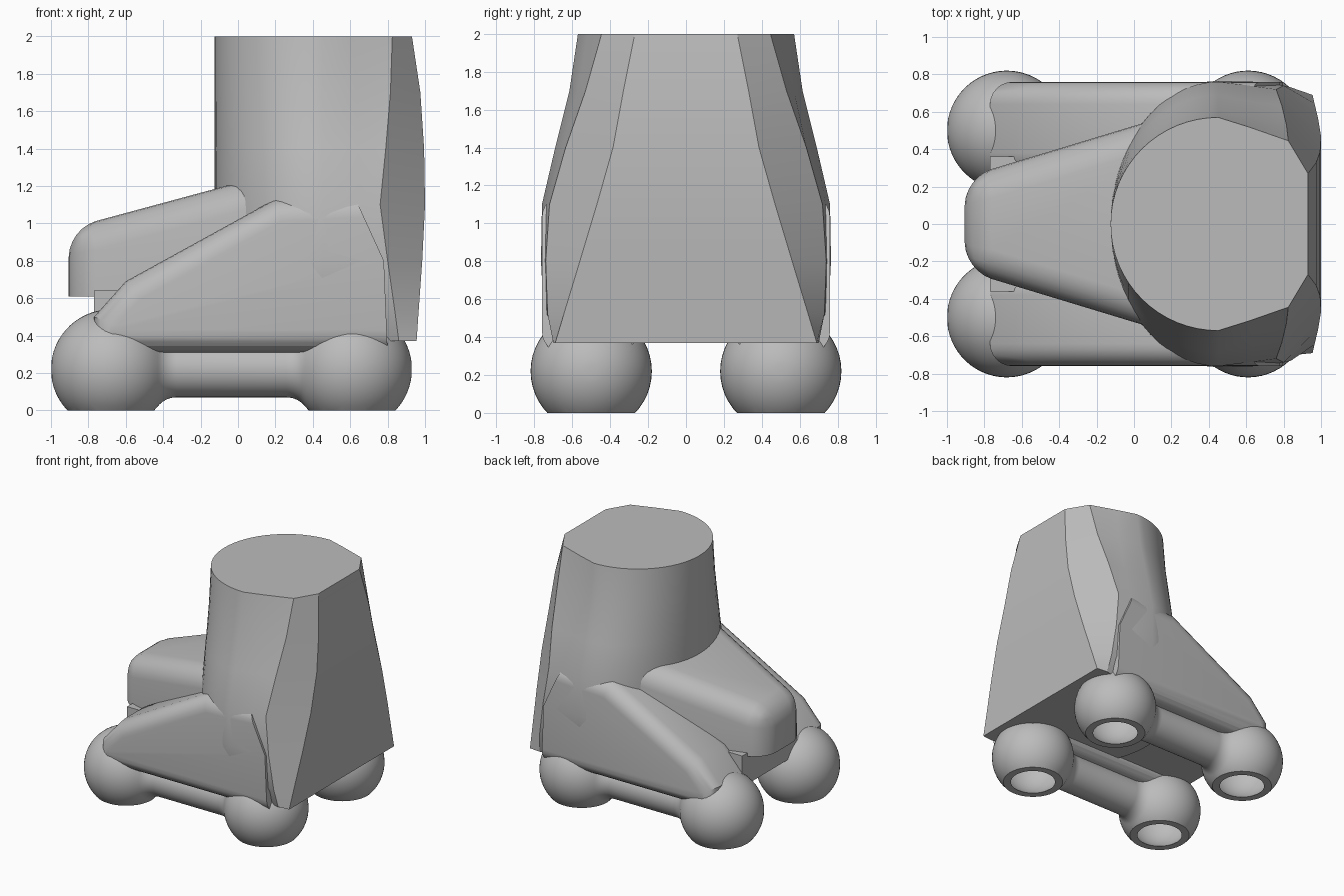
import bpy, bmesh, math
from mathutils import Vector

cube = bpy.data.objects.get("Cube")
if cube:
    bpy.data.objects.remove(cube)

grey = bpy.data.materials.new("plain_grey")
grey.use_nodes = True
COLOUR = (0.5, 0.5, 0.5, 1)
grey.diffuse_color = COLOUR
grey.node_tree.nodes["Principled BSDF"].inputs["Base Color"].default_value = COLOUR

WHEELS = (-0.68, 0.61)
TRACK, HUB_Z, R = 0.5, 0.22, 0.32


def make(name, bm):
    bmesh.ops.recalc_face_normals(bm, faces=bm.faces)
    mesh = bpy.data.meshes.new(name)
    bm.to_mesh(mesh)
    bm.free()
    mesh.materials.append(grey)
    ob = bpy.data.objects.new(name, mesh)
    bpy.context.collection.objects.link(ob)
    return ob


def loft(bm, rings, closed_ends=True):
    rows = [[bm.verts.new(p) for p in ring] for ring in rings]
    n = len(rows[0])
    for a, b in zip(rows, rows[1:]):
        for i in range(n):
            j = (i + 1) % n
            bm.faces.new((a[i], a[j], b[j], b[i]))
    if closed_ends:
        bm.faces.new(rows[0])
        bm.faces.new(rows[-1])


def round_edges(bm, radius, rule):
    edges = [e for e in bm.edges if rule(e)]
    bmesh.ops.bevel(bm, geom=edges, offset=radius, segments=6,
                    profile=0.5, affect='EDGES', clamp_overlap=True)


# Hollow inside the ball feet, shared by every part that overlaps them
bm = bmesh.new()
for x in WHEELS:
    for s in (-1, 1):
        ret = bmesh.ops.create_uvsphere(bm, u_segments=40, v_segments=24, radius=0.28)
        bmesh.ops.translate(bm, verts=ret["verts"], vec=(x, s * TRACK, HUB_Z))
cutter = make("foot_hollow_cutter", bm)
cutter.hide_render = True
cutter.hide_set(True)


def hollow(ob):
    mod = ob.modifiers.new("hollow", 'BOOLEAN')
    mod.operation = 'DIFFERENCE'
    mod.solver = 'EXACT'
    mod.object = cutter


# Dumbbell profile: ball, fillet, bar, fillet, ball
def dumbbell_profile():
    bar, fillet = 0.15, 0.13
    reach = math.sqrt((R + fillet) ** 2 - (bar + fillet) ** 2)
    turn = math.acos(reach / (R + fillet))
    half = []
    for i in range(1, 25):
        a = math.pi - (math.pi - turn) * i / 24
        half.append((R * math.cos(a), R * math.sin(a)))
    for i in range(1, 9):
        a = math.pi + turn + (math.pi / 2 - turn) * i / 8
        half.append((reach + fillet * math.cos(a), bar + fillet + fillet * math.sin(a)))
    left = [(WHEELS[0] + x, r) for x, r in half]
    right = [(WHEELS[1] - x, r) for x, r in reversed(half)]
    return left + right


for side, s in (("left", 1), ("right", -1)):
    # Ball feet joined by a bar, cut flat at the ground
    bm = bmesh.new()
    rings = []
    for x, r in dumbbell_profile():
        rings.append([(x, s * TRACK + r * math.cos(k * math.tau / 48),
                       HUB_Z + r * math.sin(k * math.tau / 48)) for k in range(48)])
    loft(bm, rings)
    bmesh.ops.bisect_plane(bm, geom=bm.verts[:] + bm.edges[:] + bm.faces[:],
                           plane_co=(0, 0, 0), plane_no=(0, 0, -1), clear_outer=True)
    bmesh.ops.holes_fill(bm, edges=[e for e in bm.edges if e.is_boundary])
    hollow(make("feet_and_bar_" + side, bm))

    # Sloping side fender with rounded edges
    bm = bmesh.new()
    profile = [(-0.77, 0.31), (-0.77, 0.5), (-0.6, 0.69), (0.2, 1.13),
               (0.62, 1.15), (0.78, 0.8), (0.8, 0.31)]
    loft(bm, [[(x, s * y, z) for x, z in profile] for y in (0.26, 0.76)])
    round_edges(bm, 0.12, lambda e: abs(e.verts[0].co.y - e.verts[1].co.y) < 0.01
                and min(v.co.x for v in e.verts) < 0.6)
    hollow(make("fender_" + side, bm))

# Tower: round front, chamfered flat back, flaring downwards
# rows: height, half width, fold x and y, chamfer x and y, back corner x and y
tower_rows = [
    (0.37, 0.66, 0.66, 0.66, 0.86, 0.70, 0.955, 0.69),
    (0.52, 0.75, 0.66, 0.745, 0.84, 0.73, 0.965, 0.645),
    (0.80, 0.765, 0.66, 0.76, 0.80, 0.74, 0.985, 0.56),
    (1.10, 0.76, 0.65, 0.735, 0.76, 0.72, 1.0, 0.47),
    (1.40, 0.69, 0.64, 0.65, 0.79, 0.635, 0.995, 0.385),
    (1.70, 0.615, 0.63, 0.57, 0.815, 0.53, 0.975, 0.33),
    (2.00, 0.57, 0.61, 0.52, 0.825, 0.445, 0.93, 0.27),
]
rings = []
for z, w, fx, fy, cx, cy, bx, by in tower_rows:
    arc = [(0.45 + 0.575 * math.cos(a), w * math.sin(a), z)
           for a in (math.pi / 2 + math.pi * i / 32 for i in range(33))]
    back = [(fx, fy), (cx, cy), (bx, by)]
    rings.append(arc + [(x, -y, z) for x, y in back]
                 + [(x, y, z) for x, y in reversed(back)])
bm = bmesh.new()
loft(bm, rings)
tower = make("tower", bm)
hollow(tower)

# Rounded nose reaching forward from the tower
bm = bmesh.new()
plan = [(-0.905, -0.25), (0.15, -0.57), (0.15, 0.57), (-0.905, 0.25)]
loft(bm, [[(x, y, 0.61) for x, y in plan],
          [(x, y, 1.015 + 0.27 * (x + 0.75)) for x, y in plan]])
round_edges(bm, 0.15, lambda e: max(v.co.z for v in e.verts) > 0.7
            and min(v.co.x for v in e.verts) < 0)
make("nose", bm)

# Belly linking the two sides under the nose
bm = bmesh.new()
bmesh.ops.create_cube(bm, size=1)
for v in bm.verts:
    v.co = Vector((0.05 + v.co.x * 1.64, v.co.y * 0.72, 0.51 + v.co.z * 0.26))
hollow(make("belly", bm))

# Bake the hollows, then shade smooth with sharp edges kept
for ob in [o for o in bpy.context.collection.objects if o.type == 'MESH' and o != cutter
           and grey.name in o.data.materials]:
    bpy.ops.object.select_all(action='DESELECT')
    ob.select_set(True)
    bpy.context.view_layer.objects.active = ob
    for mod in list(ob.modifiers):
        bpy.ops.object.modifier_apply(modifier=mod.name)
    bpy.ops.object.shade_smooth_by_angle(angle=math.radians(30))
bpy.data.objects.remove(cutter)
